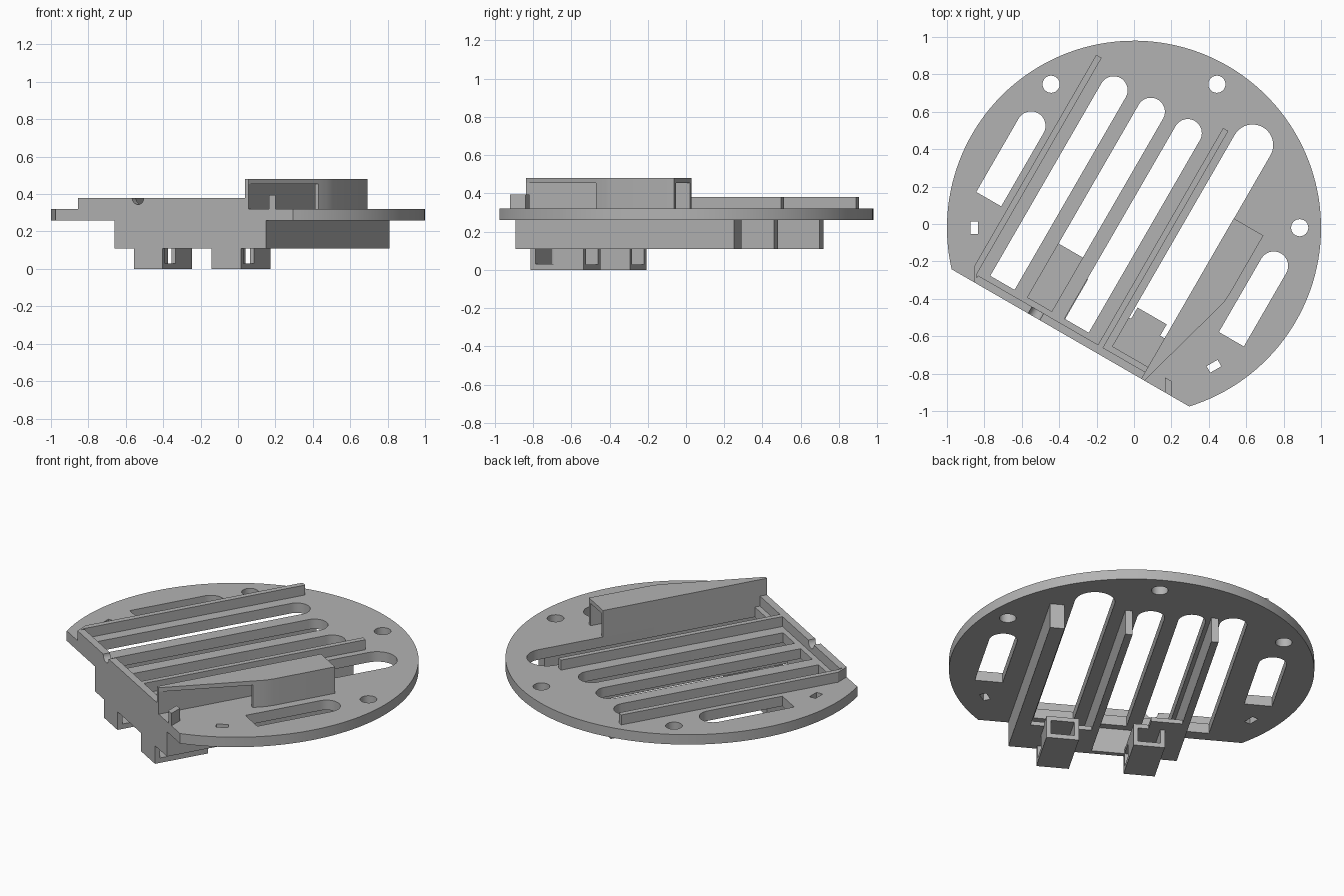
import bpy, bmesh
from math import cos, sin, pi, radians
from mathutils import Matrix, Vector

cube = bpy.data.objects.get("Cube")
if cube:
    bpy.data.objects.remove(cube, do_unlink=True)

# One plain grey plastic
grey = bpy.data.materials.new("grey_plastic")
grey.use_nodes = True
colour = (0.45, 0.45, 0.45, 1)
grey.diffuse_color = colour
grey.node_tree.nodes["Principled BSDF"].inputs["Base Color"].default_value = colour

# The parts are laid out squarely, u along the flat edge and v along the slots,
# then turned into place together
TURN = Matrix.Translation((0, -0.02, 0)) @ Matrix.Rotation(radians(-30), 4, "Z")
AXES = {"z": lambda a, b, h: (a, b, h),
        "v": lambda a, b, h: (a, h, b),
        "u": lambda a, b, h: (h, a, b)}


def prism(name, outlines, low, high, axis="z"):
    """Extrude an outline, with any further outlines as holes, along an axis."""
    curve = bpy.data.curves.new(name, "CURVE")
    curve.dimensions = "2D"
    curve.fill_mode = "BOTH"
    curve.extrude = (high - low) / 2
    for points in outlines:
        spline = curve.splines.new("POLY")
        spline.points.add(len(points) - 1)
        for p, (a, b) in zip(spline.points, points):
            p.co = (a, b, 0, 1)
        spline.use_cyclic_u = True
    helper = bpy.data.objects.new(name + "_outline", curve)
    bpy.context.collection.objects.link(helper)
    bpy.context.view_layer.update()
    graph = bpy.context.evaluated_depsgraph_get()
    mesh = bpy.data.meshes.new_from_object(helper.evaluated_get(graph))
    bpy.data.objects.remove(helper, do_unlink=True)
    bpy.data.curves.remove(curve)

    bm = bmesh.new()
    bm.from_mesh(mesh)
    bmesh.ops.remove_doubles(bm, verts=bm.verts, dist=0.0001)
    for v in bm.verts:
        a, b, h = v.co
        v.co = TURN @ Vector(AXES[axis](a, b, h + (low + high) / 2))
    bmesh.ops.recalc_face_normals(bm, faces=bm.faces)
    bm.to_mesh(mesh)
    bm.free()
    mesh.materials.clear()
    mesh.materials.append(grey)
    mesh.name = name
    obj = bpy.data.objects.new(name, mesh)
    bpy.context.collection.objects.link(obj)
    bpy.ops.object.select_all(action="DESELECT")
    obj.select_set(True)
    bpy.context.view_layer.objects.active = obj
    bpy.ops.object.shade_smooth_by_angle(angle=radians(25))
    return obj


def arc(cx, cy, r, start, end, n):
    steps = [radians(start + (end - start) * i / n) for i in range(n + 1)]
    return [(cx + r * cos(t), cy + r * sin(t)) for t in steps]


def rect(a0, a1, b0, b1):
    return [(a0, b0), (a1, b0), (a1, b1), (a0, b1)]


def slot(centre, half, bottom, end):
    """Square at the bottom, round at the far end."""
    return [(centre - half, bottom), (centre + half, bottom)] + arc(centre, end, half, 0, 180, 20)


def tangent_hole(angle, r, radial, across):
    t = radians(angle)
    return [(x * cos(t) - y * sin(t), x * sin(t) + y * cos(t))
            for x, y in rect(r - radial, r + radial, -across, across)]


FRONT = -0.68

# Round base plate with a flat edge, slots and screw holes
flat_angle = 42.84
plate = [arc(0, 0, 1, -flat_angle, 180 + flat_angle, 110)]
plate += [slot(s * 0.749, 0.077, -0.256, 0.197) for s in (-1, 1)]
plate += [slot(c, 0.075, -0.607, 0.582) for c in (-0.462, -0.232, -0.004)]
plate.append(slot(0.328, 0.11, -0.607, 0.70))
for a in (30, 90, 150):
    plate.append(arc(0.886 * cos(radians(a)), 0.886 * sin(radians(a)), 0.046, 0, 345, 23))
plate += [tangent_hole(a, 0.855, 0.02, 0.034) for a in (-30, 210)]
prism("base_plate", plate, 0.26, 0.32)

# Rails on top of the plate
prism("outer_rail", [[(-0.637, 0.70), (-0.604, 0.70), (-0.604, -0.64), (-0.58, FRONT),
                      (-0.595, FRONT), (-0.637, -0.61)]], 0.32, 0.38)
prism("inner_rail", [rect(0.146, 0.178, -0.66, 0.70)], 0.32, 0.38)

# Front wall, with a round cable notch in its top edge
notch = arc(-0.225, 0.38, 0.036, 0, -180, 14)
prism("upper_front_wall", [[(-0.595, 0.32), (0.457, 0.32), (0.457, 0.38)] + notch
                           + [(-0.595, 0.38)]], FRONT, -0.638, "v")
prism("lower_front_wall", [rect(-0.37, 0.566, 0.11, 0.26)], FRONT, -0.65, "v")

# Beams under the plate
for name, u0, u1 in (("right_beam", -0.37, -0.33), ("middle_beam", 0.108, 0.148),
                     ("left_beam", 0.486, 0.566)):
    prism(name, [rect(u0, u1, FRONT, 0.64)], 0.11, 0.26)

# Shelves between the beams
prism("right_shelf", [rect(-0.33, -0.157, FRONT, -0.275)], 0.11, 0.135)
prism("left_shelf", [rect(0.148, 0.486, FRONT, -0.43)], 0.11, 0.135)

# Square sockets below, open at the back and with a window in each side
BACK, WALL = -0.36, 0.025
side = [(FRONT, 0), (BACK, 0), (BACK, 0.11), (-0.54, 0.11), (-0.54, 0.03),
        (-0.65, 0.03), (-0.65, 0.11), (FRONT, 0.11)]
for name, u0, u1 in (("right_socket", -0.248, -0.075), ("left_socket", 0.23, 0.41)):
    prism(name + "_right_side", [side], u0, u0 + WALL, "u")
    prism(name + "_left_side", [side], u1 - WALL, u1, "u")
    prism(name + "_floor", [rect(u0 + WALL, u1 - WALL, FRONT, BACK)], 0, 0.027)
    prism(name + "_front", [rect(u0 + WALL, u1 - WALL, 0.027, 0.11)], FRONT, -0.65, "v")
    prism(name + "_roof", [rect(u0, u1, FRONT, BACK)], 0.11, 0.135)

# Raised cover: inner wall, bent outer wall and roof, open at the back and slanted side
bend = [(0.62, 0.31), (0.62, -0.06), (0.615, -0.11), (0.597, -0.175)]
inside = [(u - 0.021, v) for u, v in reversed(bend)]
prism("cover_inner_wall", [rect(0.437, 0.457, FRONT, 0.31)], 0.32, 0.455)
prism("cover_outer_wall", [bend + inside], 0.32, 0.455)
prism("cover_roof", [bend + [(0.457, FRONT), (0.437, FRONT), (0.437, 0.31)]], 0.455, 0.48)

# Small slanted stop at the front edge
prism("edge_stop", [[(0.543, -0.61), (0.583, FRONT), (0.623, FRONT), (0.583, -0.61)]], 0.32, 0.395)
